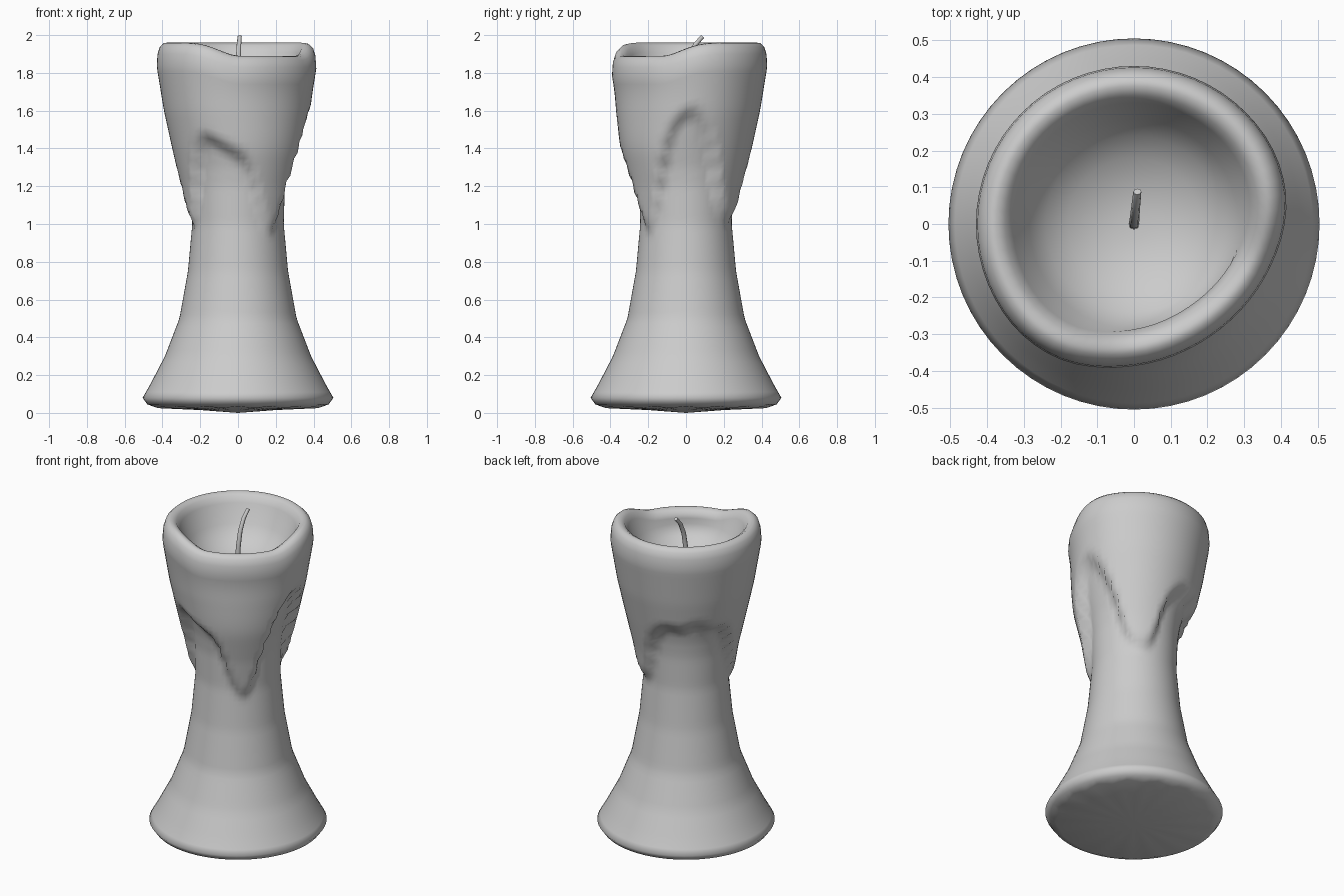
import bpy, bmesh, math
from mathutils import Vector

if "Cube" in bpy.data.objects:
    bpy.data.objects.remove(bpy.data.objects["Cube"])

SEG = 64

def lerp_table(table, x):
    for (a, va), (b, vb) in zip(table, table[1:]):
        if x <= b:
            t = max(0.0, (x - a) / (b - a))
            return va + (vb - va) * t
    return table[-1][1]

def smooth(t):
    t = min(1.0, max(0.0, t))
    return t * t * (3 - 2 * t)

# (height, radius) of the bare stem and of the melted wax coat
STEM = [(0.08, .505), (0.15, .465), (0.3, .387), (0.5, .31), (0.75, .265), (1.0, .242),
        (1.2, .248), (1.3, .262), (1.4, .288), (1.6, .348), (1.83, .428), (2, .43)]
WAX = [(0.9, .262), (1.0, .27), (1.2, .302), (1.4, .348), (1.6, .392), (1.83, .43), (2, .43)]
# (angle, height) of the dripping lower edge of the wax
EDGE = [(0, 1.6), (10, 1.6), (25, 1.4), (38, 1.12), (55, 1.03), (74, 1.06), (88, 1.35),
        (105, 1.44), (120, 1.40), (135, 1.46), (150, 1.40), (165, 1.42), (180, 1.25),
        (195, 1.03), (208, 1.0), (220, 1.25), (235, 1.48), (255, 1.42), (280, 1.34),
        (292, 1.12), (308, .96), (322, 1.0), (333, 1.25), (346, 1.5), (360, 1.6)]

def edge_height(deg):
    return sum(lerp_table(EDGE, (deg + o) % 360) for o in (-5, 0, 5)) / 3

def column(deg):
    """Radius/height pairs running from the base edge up over the rim into the bowl."""
    d = max(0.0, math.cos(math.radians(deg - 305))) ** 2
    top = 1.96 - 0.07 * smooth(d * 1.4)
    edge = edge_height(deg)

    def radius(z):
        s, w = lerp_table(STEM, z), lerp_table(WAX, z)
        k = smooth((z - edge + 0.05) / 0.09)
        return s + max(0.0, w - s) * k - 0.05 * d * smooth((z - 1.35) / 0.4)

    ripple = 0.008 * math.cos(math.radians(deg * 16))
    pts = [(0.2, 0.015), (0.44 + ripple, 0.03 + ripple * 0.6), (0.48, 0.045)]
    n = 56
    for i in range(n + 1):
        z = 0.08 + (top - 0.12 - 0.08) * i / n
        pts.append((radius(z), z))
    r = pts[-1][0]
    pts += [(r - .004, top - .06), (r - .016, top - .022), (r - .036, top - .003),
            (r - .055, top), (r - .08, top - .015), (r - .1, top - .05)]
    pts += [(.285, 1.80), (.24, 1.745), (.18, 1.70), (.10, 1.67), (.04, 1.66)]
    return pts

# Candle body
bm = bmesh.new()
cols = []
for i in range(SEG):
    deg = 360 * i / SEG
    a = math.radians(deg)
    cols.append([bm.verts.new((r * math.cos(a), r * math.sin(a), z)) for r, z in column(deg)])
bottom = bm.verts.new((0, 0, 0))
bowl = bm.verts.new((0, 0, 1.66))
for a, b in zip(cols, cols[1:] + cols[:1]):
    for j in range(len(a) - 1):
        bm.faces.new((a[j], b[j], b[j + 1], a[j + 1]))
    bm.faces.new((bottom, b[0], a[0]))
    bm.faces.new((bowl, a[-1], b[-1]))
bmesh.ops.recalc_face_normals(bm, faces=bm.faces)
for f in bm.faces:
    f.smooth = True
mesh = bpy.data.meshes.new("candle_body")
bm.to_mesh(mesh)
bm.free()
bpy.context.collection.objects.link(bpy.data.objects.new("candle_body", mesh))

# Wick: thin bent tube leaning to the back
path = [(0, 0, 1.65), (0, .002, 1.78), (.002, .02, 1.88), (.005, .05, 1.95), (.009, .088, 1.993)]
bm = bmesh.new()
rings = []
for i, p in enumerate(path):
    t = (Vector(path[min(i + 1, len(path) - 1)]) - Vector(path[max(i - 1, 0)])).normalized()
    u = Vector((1, 0, 0))
    v = t.cross(u).normalized()
    rad = 0.015 - 0.001 * i
    rings.append([bm.verts.new(Vector(p) + rad * (math.cos(k * math.pi / 4) * u + math.sin(k * math.pi / 4) * v))
                  for k in range(8)])
for a, b in zip(rings, rings[1:]):
    for k in range(8):
        bm.faces.new((a[k], a[(k + 1) % 8], b[(k + 1) % 8], b[k]))
bm.faces.new(rings[0])
bm.faces.new(rings[-1])
bmesh.ops.recalc_face_normals(bm, faces=bm.faces)
for f in bm.faces:
    f.smooth = len(f.verts) == 4
mesh = bpy.data.meshes.new("wick")
bm.to_mesh(mesh)
bm.free()
bpy.context.collection.objects.link(bpy.data.objects.new("wick", mesh))
